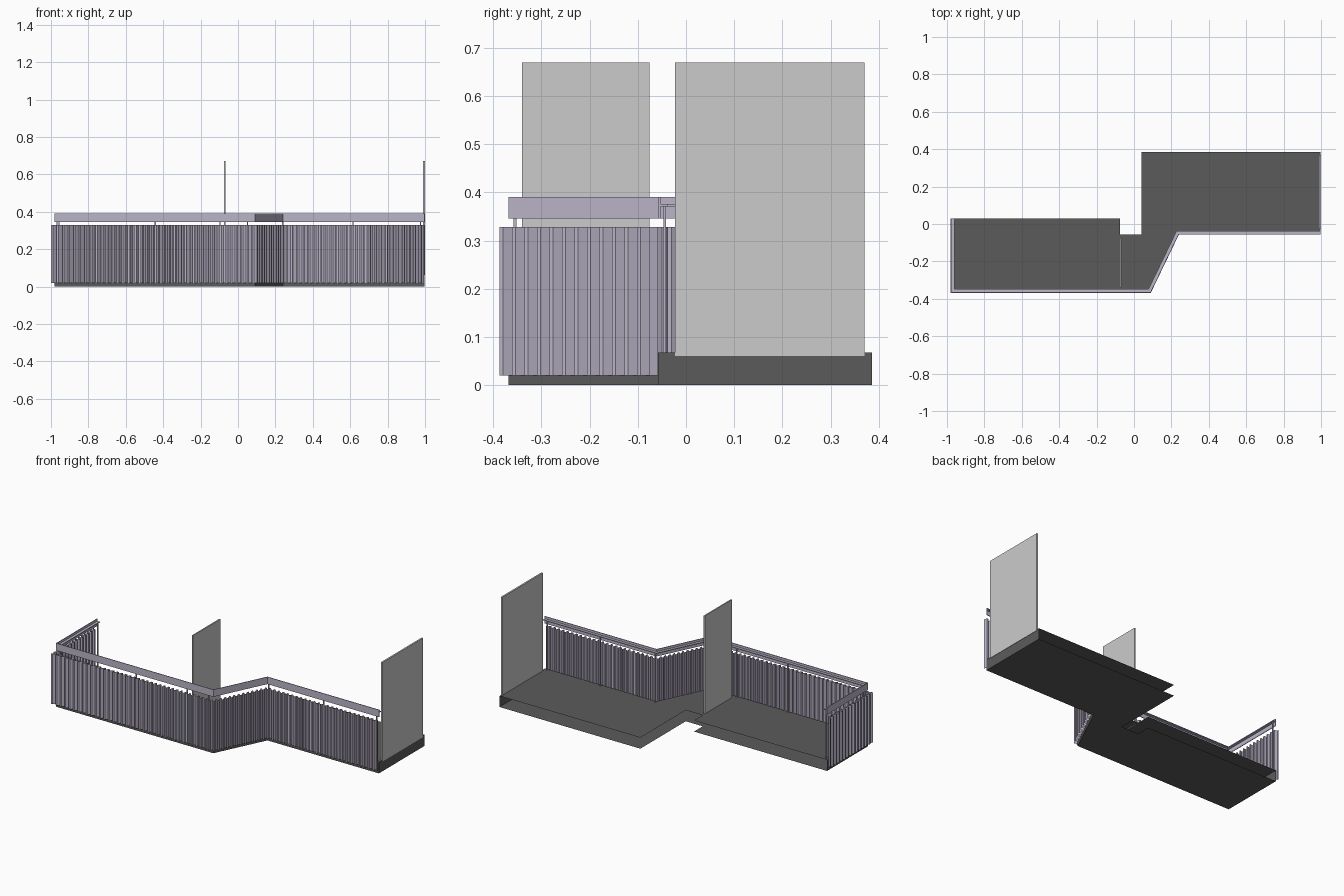
import bpy, bmesh
from mathutils import Vector

if "Cube" in bpy.data.objects:
    bpy.data.objects.remove(bpy.data.objects["Cube"])


def material(name, rgb):
    m = bpy.data.materials.new(name)
    m.diffuse_color = (*rgb, 1)
    m.use_nodes = True
    m.node_tree.nodes["Principled BSDF"].inputs["Base Color"].default_value = m.diffuse_color
    return m


DARK = material("dark_grey", (0.105, 0.105, 0.105))
LILAC = material("pale_lilac_metal", (0.50, 0.46, 0.58))
PALE = material("pale_grey_panel", (0.60, 0.60, 0.60))

# Railing line in plan: side, long front, diagonal, short front
PATH = [Vector(p) for p in
        [(-0.98, 0.03), (-0.98, -0.368), (0.09, -0.368), (0.24, -0.057), (0.998, -0.057)]]
# Remaining stepped back edge of the floor
BACK = [Vector(p) for p in
        [(0.998, 0.386), (0.04, 0.386), (0.04, -0.055), (-0.075, -0.055), (-0.075, 0.03)]]
FLOOR_Z = 0.068


def make(name, verts, faces, mat):
    me = bpy.data.meshes.new(name)
    me.from_pydata([tuple(v) for v in verts], [], faces)
    me.materials.append(mat)
    ob = bpy.data.objects.new(name, me)
    bpy.context.collection.objects.link(ob)
    return ob


def box(name, lo, hi, mat):
    bm = bmesh.new()
    bmesh.ops.create_cube(bm, size=1)
    for v in bm.verts:
        v.co = [(a + b) / 2 + c * (b - a) for a, b, c in zip(lo, hi, v.co)]
    me = bpy.data.meshes.new(name)
    bm.to_mesh(me)
    bm.free()
    me.materials.append(mat)
    ob = bpy.data.objects.new(name, me)
    bpy.context.collection.objects.link(ob)
    return ob


def offset(path, d):
    """Mitred offset; positive d moves towards the floor."""
    out = []
    for i, p in enumerate(path):
        dirs = []
        if i > 0:
            dirs.append((p - path[i - 1]).normalized())
        if i < len(path) - 1:
            dirs.append((path[i + 1] - p).normalized())
        normals = [Vector((-t.y, t.x)) for t in dirs]
        n = sum(normals, Vector((0, 0))).normalized()
        out.append(p + n * d / n.dot(normals[0]))
    return out


def sweep(name, profile, mat):
    """Closed (offset, z) profile swept along the railing line."""
    k, n = len(profile), len(PATH)
    rows = [(offset(PATH, d), z) for d, z in profile]
    verts = [(r[i].x, r[i].y, z) for i in range(n) for r, z in rows]
    faces = [(i * k + j, (i + 1) * k + j, (i + 1) * k + (j + 1) % k, i * k + (j + 1) % k)
             for i in range(n - 1) for j in range(k)]
    faces += [tuple(range(k))[::-1], tuple((n - 1) * k + j for j in range(k))]
    ob = make(name, verts, faces, mat)
    bm = bmesh.new()
    bm.from_mesh(ob.data)
    bmesh.ops.recalc_face_normals(bm, faces=bm.faces)
    bm.to_mesh(ob.data)
    bm.free()
    return ob


def wall(name, pts, z0, z1, mat):
    """Thin vertical sheet along a plan line."""
    verts = [(p.x, p.y, z) for p in pts for z in (z0, z1)]
    faces = [(2 * i, 2 * i + 2, 2 * i + 3, 2 * i + 1) for i in range(len(pts) - 1)]
    return make(name, verts, faces, mat)


# Floor deck and soffit, open along the stepped back edge
outline = PATH + BACK
count = len(outline)
make("floor_deck", [(p.x, p.y, FLOOR_Z) for p in outline], [tuple(range(count))], DARK)
make("floor_soffit", [(p.x, p.y, 0) for p in outline], [tuple(range(count))[::-1]], DARK)
wall("floor_fascia", PATH + BACK[:1], 0, FLOOR_Z, DARK)

# Corrugated sheet hung outside the floor edge
inner, outer = offset(PATH, -0.001), offset(PATH, -0.019)
pts = []
for a, b, c, d in zip(outer, outer[1:], inner, inner[1:]):
    n = max(1, round((b - a).length / 0.03))
    for i in range(n):
        for f, out in ((0, 1), (0.3, 1), (0.5, 0), (0.8, 0)):
            t = (i + f) / n
            pts.append(a.lerp(b, t) if out else c.lerp(d, t))
pts.append(outer[-1])
wall("corrugated_railing_sheet", pts, 0.02, 0.328, LILAC)

# Handrail: upright face plate with a flat bar behind it
sweep("handrail_face", [(0, 0.346), (0.004, 0.346), (0.004, 0.39), (0, 0.39)], LILAC)
sweep("handrail_bar", [(0.004, 0.371), (0.02, 0.371), (0.02, 0.376), (0.004, 0.376)], LILAC)

# Slim posts under the handrail
line = offset(PATH, 0.013)
spots = [(0, 0.03), (1, 0.01), (1, 0.5), (1, 0.83), (1, 0.97), (3, 0.01), (3, 0.5), (3, 0.97)]
for i, (seg, t) in enumerate(spots):
    p = line[seg].lerp(line[seg + 1], t)
    box(f"railing_post_{i + 1}", (p.x - 0.003, p.y - 0.003, FLOOR_Z),
        (p.x + 0.003, p.y + 0.003, 0.372), LILAC)

# Dividing screens
box("middle_screen", (-0.075, -0.34, FLOOR_Z), (-0.067, -0.076, 0.67), PALE)
box("end_screen", (0.99, -0.023, 0.061), (1.0, 0.37, 0.67), PALE)
